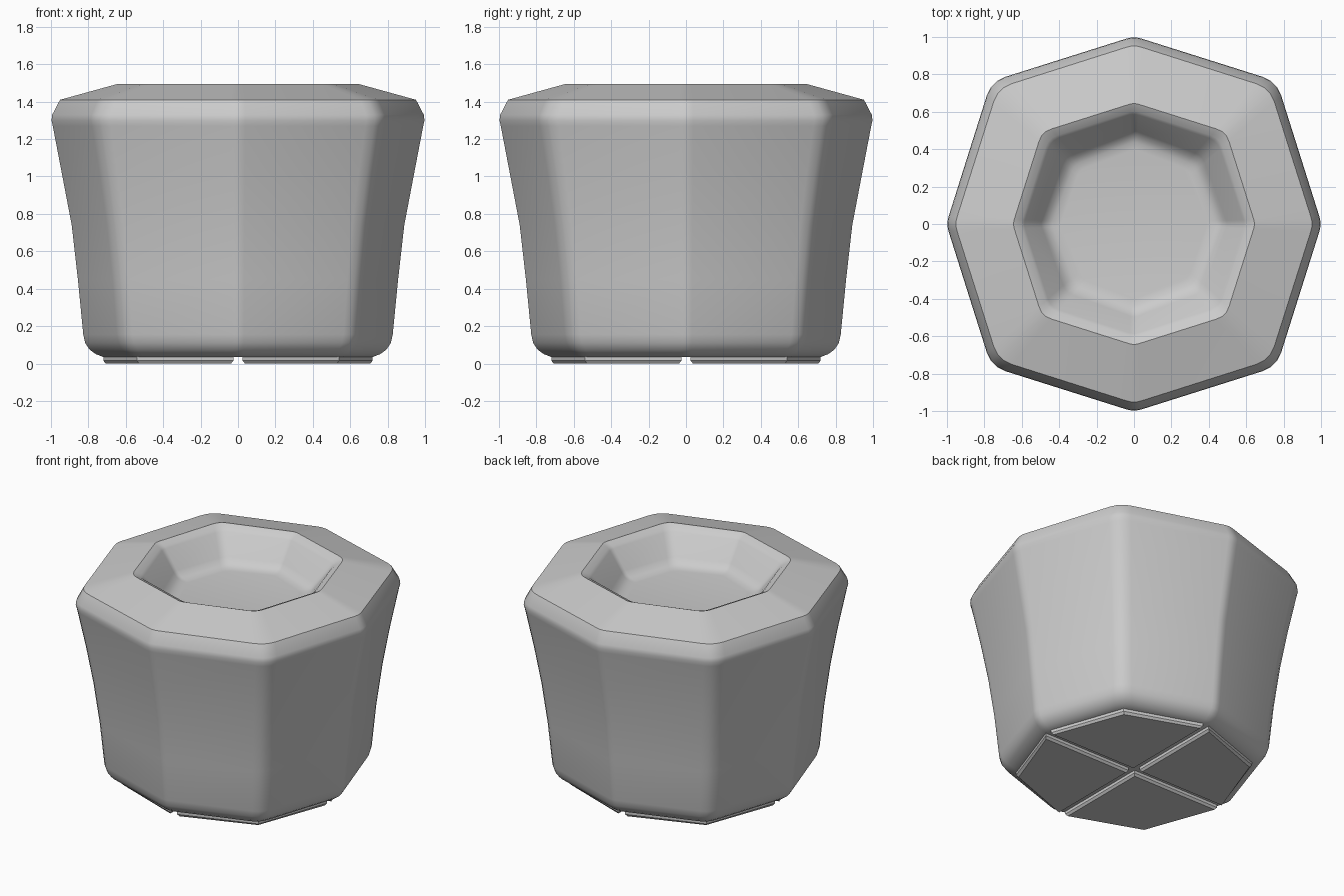
import bpy, bmesh, math
from mathutils import Vector

if "Cube" in bpy.data.objects:
    bpy.data.objects.remove(bpy.data.objects["Cube"])


def outline(axis, diag, cut_axis, cut_diag):
    """Eight-sided outline with softened corners: axis tip radius, diagonal corner coordinate."""
    base = []
    for k in range(8):
        a = k * math.pi / 4
        r = axis if k % 2 == 0 else diag * math.sqrt(2)
        base.append(Vector((r * math.cos(a), r * math.sin(a))))
    pts = []
    for k, p in enumerate(base):
        cut = cut_axis if k % 2 == 0 else cut_diag
        a = p + (base[k - 1] - p).normalized() * cut
        b = p + (base[(k + 1) % 8] - p).normalized() * cut
        for t in (0, 1 / 3, 2 / 3, 1):
            pts.append(a * (1 - t) ** 2 + p * 2 * t * (1 - t) + b * t * t)
    return pts


def loft(name, rings, angle):
    """Skin a stack of closed rings (lists of 3D points) and cap both ends."""
    bm = bmesh.new()
    vr = [[bm.verts.new(p) for p in ring] for ring in rings]
    n = len(vr[0])
    for lo, hi in zip(vr, vr[1:]):
        for i in range(n):
            j = (i + 1) % n
            bm.faces.new((lo[i], lo[j], hi[j], hi[i]))
    bm.faces.new(vr[0][::-1])
    bm.faces.new(vr[-1])
    bmesh.ops.recalc_face_normals(bm, faces=bm.faces)
    me = bpy.data.meshes.new(name)
    bm.to_mesh(me)
    bm.free()
    ob = bpy.data.objects.new(name, me)
    bpy.context.collection.objects.link(ob)
    bpy.ops.object.select_all(action='DESELECT')
    ob.select_set(True)
    bpy.context.view_layer.objects.active = ob
    bpy.ops.object.shade_smooth_by_angle(angle=math.radians(angle))
    return ob


# Pot body: (height, axis tip radius, diagonal corner coordinate)
profile = [
    (0.035, 0.725, 0.545), (0.05, 0.765, 0.575), (0.075, 0.80, 0.60),
    (0.11, 0.823, 0.618), (0.155, 0.833, 0.628), (0.45, 0.862, 0.65),
    (0.74, 0.895, 0.68), (1.00, 0.945, 0.715), (1.27, 0.997, 0.757),
    (1.30, 1.004, 0.763), (1.33, 1.00, 0.76), (1.41, 0.958, 0.727),
    # rim and sunken bowl
    (1.495, 0.648, 0.492), (1.475, 0.605, 0.458),
    (1.46, 0.59, 0.445), (1.33, 0.50, 0.365), (1.30, 0.475, 0.343),
    (1.285, 0.44, 0.318), (1.28, 0.40, 0.29),
]
rings = []
for z, axis, diag in profile:
    pts = outline(axis, diag, 0.04 * axis, 0.08 * axis)
    rings.append([Vector((p.x, p.y, z)) for p in pts])
loft("pot_body", rings, 30)


# Four foot pads under the base, one per quadrant
def pad_ring(z, inset, quarter):
    g = 0.025 + inset
    tip, corner = 0.72 - inset, 0.54 - inset
    pts = [(g, g), (tip, g), (corner, corner), (g, tip)]
    c, s = round(math.cos(quarter * math.pi / 2)), round(math.sin(quarter * math.pi / 2))
    return [Vector((x * c - y * s, x * s + y * c, z)) for x, y in pts]


for q in range(4):
    loft(f"foot_pad_{q + 1}",
         [pad_ring(0.0, 0.012, q), pad_ring(0.015, 0.0, q), pad_ring(0.045, 0.0, q)], 25)
